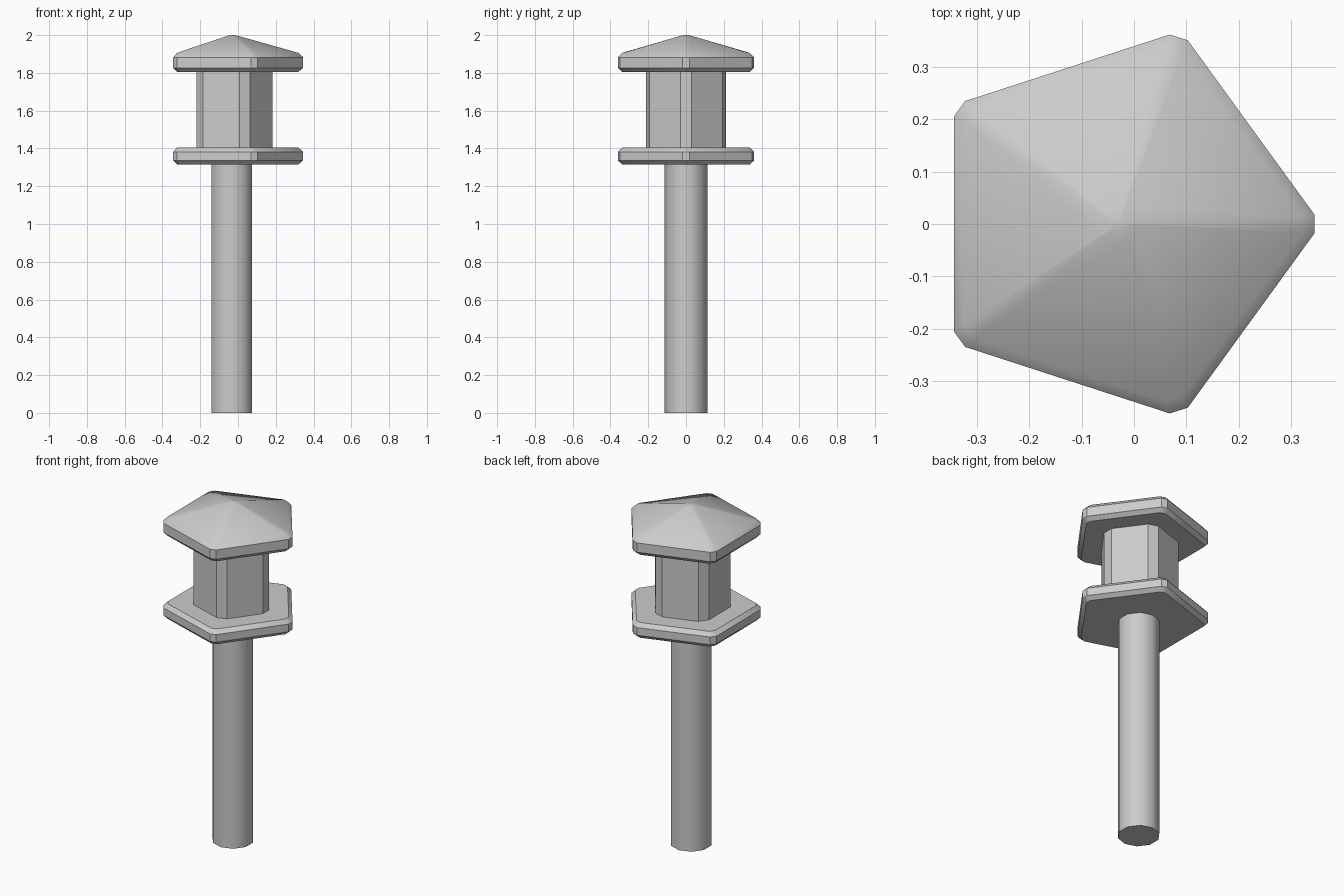
import bpy, bmesh
from math import sin, cos, tan, pi, radians

if "Cube" in bpy.data.objects:
    bpy.data.objects.remove(bpy.data.objects["Cube"])

CX = -0.03  # pentagon centre, so the bounding box is centred on x = 0


def pentagon(apothem, half_cut):
    """Pentagon pointing to +x with every corner cut by a short flat."""
    radius = apothem / cos(pi / 5)
    t = radius - half_cut / tan(radians(54))
    pts = []
    for i in range(5):
        a = i * 2 * pi / 5
        for h in (-half_cut, half_cut):
            pts.append((t * cos(a) - h * sin(a), t * sin(a) + h * cos(a)))
    return pts


def loft(name, outline, profile, cx=CX, angle=30):
    """Stack scaled copies of an outline; profile is a list of (scale, z)."""
    bm = bmesh.new()
    rings = [[bm.verts.new((cx + x * s, y * s, z)) for x, y in outline]
             for s, z in profile]
    n = len(outline)
    for lo, hi in zip(rings, rings[1:]):
        for i in range(n):
            j = (i + 1) % n
            bm.faces.new((lo[i], lo[j], hi[j], hi[i]))
    bm.faces.new(rings[0][::-1])
    bm.faces.new(rings[-1])
    bmesh.ops.recalc_face_normals(bm, faces=bm.faces)
    mesh = bpy.data.meshes.new(name)
    bm.to_mesh(mesh)
    bm.free()
    ob = bpy.data.objects.new(name, mesh)
    bpy.context.collection.objects.link(ob)
    bpy.ops.object.select_all(action='DESELECT')
    ob.select_set(True)
    bpy.context.view_layer.objects.active = ob
    bpy.ops.object.shade_smooth_by_angle(angle=radians(angle))
    return ob


plate = pentagon(0.313, 0.018)

# Post: rounded to ten even sides, shaded smooth around
loft("post", pentagon(0.108, 0.035), [(1, 0), (1, 1.33)], cx=-0.033, angle=40)

# Lower plate with bevelled rims
loft("lower_plate", plate,
     [(0.936, 1.315), (1, 1.337), (1, 1.382), (0.936, 1.405)])

# Lantern body
loft("lantern_body", pentagon(0.190, 0.030), [(1, 1.39), (1, 1.82)])

# Roof: bevelled rim rising to a slightly blunted peak
loft("roof", plate,
     [(0.936, 1.805), (1, 1.827), (1, 1.882), (0.936, 1.906),
      (0.10, 1.994), (0.04, 2.0)])
